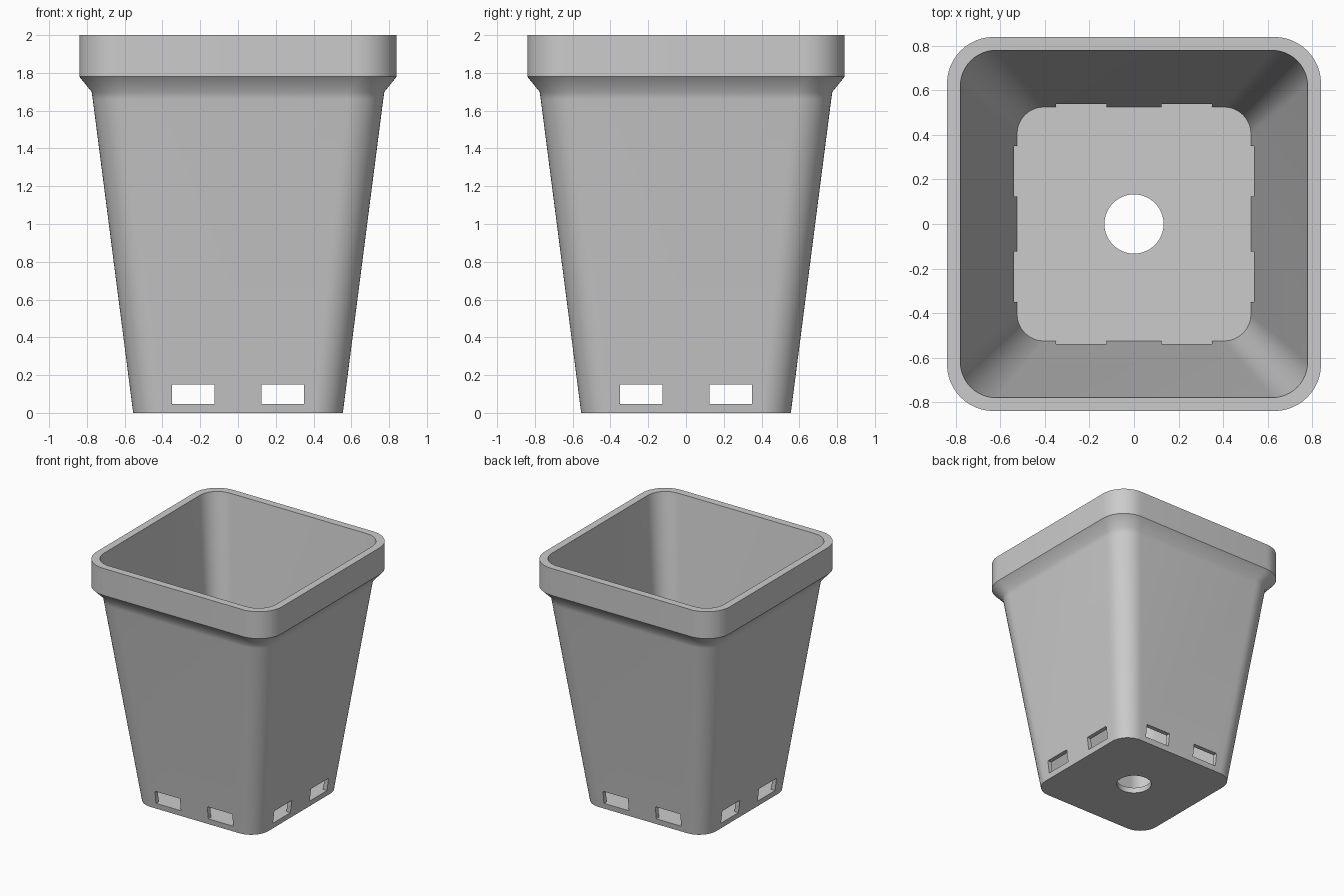
import bpy
import bmesh
import math
from mathutils import Matrix

default = bpy.data.objects.get("Cube")
if default:
    bpy.data.objects.remove(default, do_unlink=True)

CORNER_STEPS = 12
FLOOR = 0.045

plastic = bpy.data.materials.new("grey_plastic")
plastic.use_nodes = True
plastic.diffuse_color = (0.6, 0.6, 0.6, 1)
plastic.node_tree.nodes["Principled BSDF"].inputs["Base Color"].default_value = (0.6, 0.6, 0.6, 1)


def ring(bm, half, radius, z):
    """Rounded square loop of vertices."""
    verts = []
    for corner in range(4):
        mid = math.radians(45 + 90 * corner)
        cx = math.copysign(half - radius, math.cos(mid))
        cy = math.copysign(half - radius, math.sin(mid))
        for i in range(CORNER_STEPS + 1):
            a = math.radians(90 * corner + 90 * i / CORNER_STEPS)
            verts.append(bm.verts.new((cx + radius * math.cos(a), cy + radius * math.sin(a), z)))
    return verts


def add_object(name, bm):
    mesh = bpy.data.meshes.new(name)
    bmesh.ops.recalc_face_normals(bm, faces=bm.faces)
    bm.to_mesh(mesh)
    bm.free()
    obj = bpy.data.objects.new(name, mesh)
    bpy.context.collection.objects.link(obj)
    return obj


# Pot shell: half width, corner radius, height, from the base up, over the rim and down inside
profile = [
    (0.555, 0.155, 0.0),
    (0.769, 0.19, 1.66),
    (0.775, 0.19, 1.70),
    (0.84, 0.21, 1.78),
    (0.84, 0.21, 2.0),
    (0.78, 0.16, 2.0),
    (0.525, 0.12, FLOOR),
]
bm = bmesh.new()
loops = [ring(bm, *p) for p in profile]
for low, high in zip(loops, loops[1:]):
    for i in range(len(low)):
        j = (i + 1) % len(low)
        bm.faces.new((low[i], low[j], high[j], high[i]))
bm.faces.new(loops[0])
bm.faces.new(loops[-1])
pot = add_object("pot", bm)
pot.data.materials.append(plastic)

# Cutters: bars through opposite walls for the side slots, a cylinder for the drain hole
cutters = []
slot_low, slot_high = FLOOR + 0.001, 0.15
for along_x in (True, False):
    for side in (-1, 1):
        bm = bmesh.new()
        bmesh.ops.create_cube(bm, size=1)
        size = (2, 0.226, slot_high - slot_low) if along_x else (0.226, 2, slot_high - slot_low)
        offset = side * 0.237
        place = (0, offset, (slot_low + slot_high) / 2) if along_x else (offset, 0, (slot_low + slot_high) / 2)
        bmesh.ops.scale(bm, vec=size, verts=bm.verts)
        bmesh.ops.translate(bm, vec=place, verts=bm.verts)
        cutters.append(add_object("slot_cutter", bm))
bm = bmesh.new()
bmesh.ops.create_cone(bm, cap_ends=True, segments=64, radius1=0.133, radius2=0.133,
                      depth=0.4, matrix=Matrix.Identity(4))
cutters.append(add_object("drain_cutter", bm))

for cutter in cutters:
    cutter.hide_render = True
    mod = pot.modifiers.new("cut", 'BOOLEAN')
    mod.operation = 'DIFFERENCE'
    mod.solver = 'EXACT'
    mod.object = cutter

# Bake the cuts and drop the cutters
bpy.context.view_layer.update()
baked = bpy.data.meshes.new_from_object(pot.evaluated_get(bpy.context.evaluated_depsgraph_get()))
pot.modifiers.clear()
pot.data = baked
for cutter in cutters:
    bpy.data.objects.remove(cutter, do_unlink=True)

# Smooth corners, crisp rim and slot edges
bpy.ops.object.select_all(action='DESELECT')
pot.select_set(True)
bpy.context.view_layer.objects.active = pot
bpy.ops.object.shade_smooth_by_angle(angle=math.radians(35))
